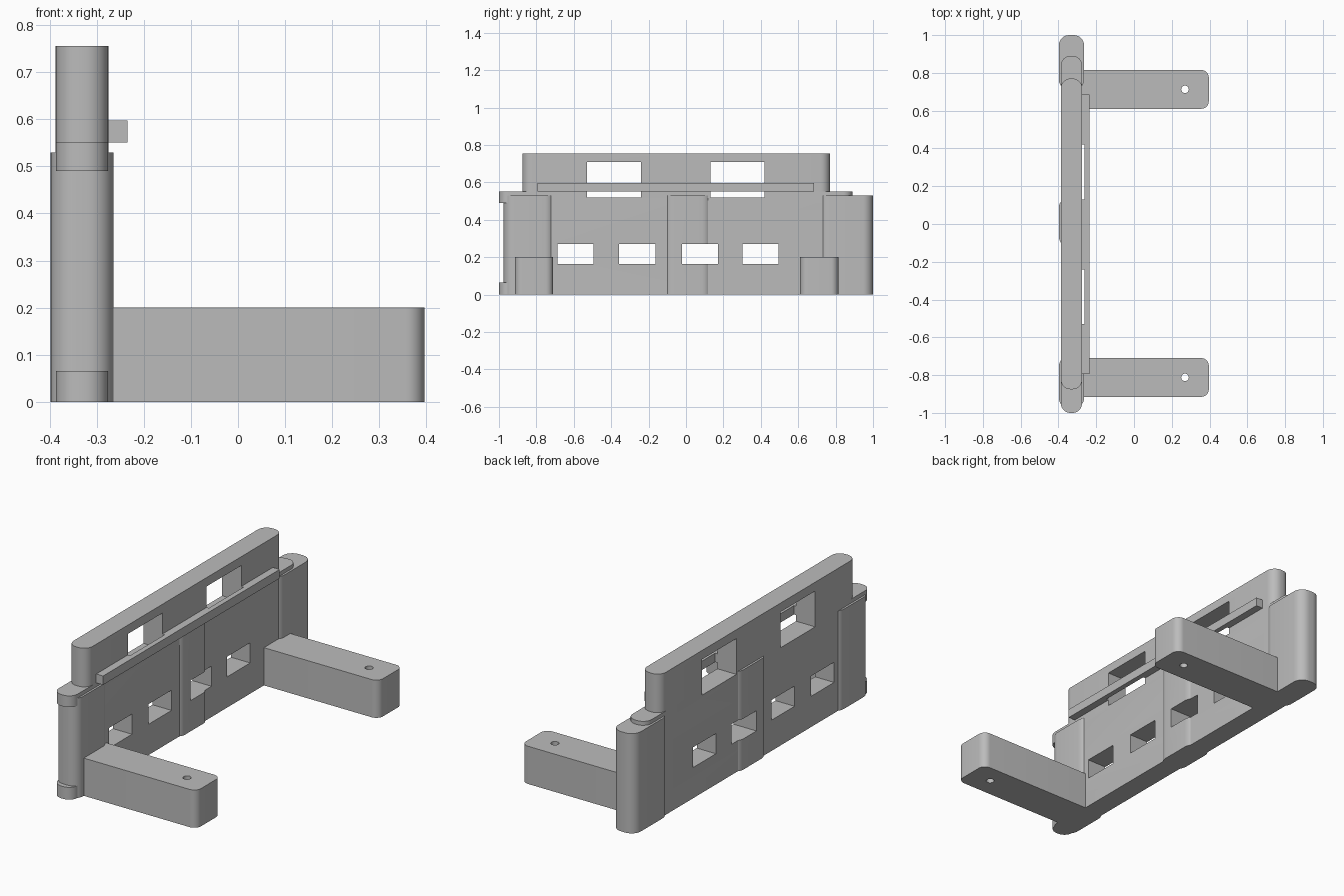
import bpy, bmesh
from math import sin, cos, pi

cube = bpy.data.objects.get("Cube")
if cube:
    bpy.data.objects.remove(cube, do_unlink=True)

grey = bpy.data.materials.new("plain grey")
grey.use_nodes = True
colour = (0.5, 0.5, 0.5, 1)
grey.diffuse_color = colour
grey.node_tree.nodes["Principled BSDF"].inputs["Base Color"].default_value = colour


def extrude_outline(bm, points, z0, z1):
    """Raise a closed outline into a prism."""
    face = bm.faces.new([bm.verts.new((x, y, z0)) for x, y in points])
    top = bmesh.ops.extrude_face_region(bm, geom=[face])["geom"]
    verts = [v for v in top if isinstance(v, bmesh.types.BMVert)]
    bmesh.ops.translate(bm, verts=verts, vec=(0, 0, z1 - z0))
    bmesh.ops.recalc_face_normals(bm, faces=bm.faces)


def outline(x0, x1, y0, y1, r=0, square_left=False, steps=8):
    """Rectangle with optionally rounded corners."""
    corners = [(x1, y1, -1, -1), (x0, y1, 1, -1), (x0, y0, 1, 1), (x1, y0, -1, 1)]
    points = []
    for i, (x, y, sx, sy) in enumerate(corners):
        if r == 0 or (square_left and sx > 0):
            points.append((x, y))
            continue
        for k in range(steps + 1):
            a = (i + k / steps) * pi / 2
            points.append((x + sx * r + r * cos(a), y + sy * r + r * sin(a)))
    return points


def make(name, prisms):
    bm = bmesh.new()
    for points, z0, z1 in prisms:
        extrude_outline(bm, points, z0, z1)
    mesh = bpy.data.meshes.new(name)
    bm.to_mesh(mesh)
    bm.free()
    obj = bpy.data.objects.new(name, mesh)
    bpy.context.collection.objects.link(obj)
    mesh.materials.append(grey)
    return obj


def finish(obj, cutters):
    """Cut the openings, then smooth the rounded corners."""
    for o in bpy.context.selected_objects:
        o.select_set(False)
    obj.select_set(True)
    bpy.context.view_layer.objects.active = obj
    for cutter in cutters:
        mod = obj.modifiers.new("opening", "BOOLEAN")
        mod.operation = "DIFFERENCE"
        mod.solver = "EXACT"
        mod.object = cutter
        bpy.ops.object.modifier_apply(modifier=mod.name)
    bpy.ops.object.shade_smooth_by_angle(angle=pi / 6)


# Cutters for the windows and the bolt holes
upper = make("upper_window_cutter",
             [(outline(-0.5, -0.262, y, y + 0.29), 0.518, 0.708) for y in (-0.53, 0.13)])
lower = make("lower_window_cutter",
             [(outline(-0.5, -0.2, y, y + 0.193), 0.163, 0.27)
              for y in (-0.688, -0.357, -0.022, 0.302)])
arm_ys = {"right_arm": (-0.915, -0.71), "left_arm": (0.61, 0.815)}
holes = make("bolt_hole_cutter",
             [(outline(0.25, 0.29, y0 + 0.083, y0 + 0.123, 0.0199), -0.1, 0.3)
              for y0, y1 in arm_ys.values()])

# Thin wall in stepped tiers: name, y range, z range
tiers = [("foot_tier", -1.0, 0.89, 0, 0.065), ("wall_tier", -0.95, 0.89, 0.065, 0.49),
         ("ledge_tier", -1.0, 0.89, 0.49, 0.55), ("top_panel", -0.875, 0.77, 0.55, 0.755)]
for name, y0, y1, z0, z1 in tiers:
    finish(make(name, [(outline(-0.387, -0.275, y0, y1, 0.05), z0, z1)]), [upper, lower])

# Thicker columns wrapped around the wall
columns = [("front_column", -0.975, -0.7), ("middle_column", -0.12, 0.14), ("back_column", 0.71, 1.0)]
for name, y0, y1 in columns:
    finish(make(name, [(outline(-0.398, -0.264, y0, y1, 0.055), 0, 0.529)]), [upper, lower])

# Long rail beside the top panel
finish(make("rail", [(outline(-0.28, -0.235, -0.795, 0.685), 0.55, 0.597)]), [upper])

# Support arms with rounded outer corners
for name, (y0, y1) in arm_ys.items():
    finish(make(name, [(outline(-0.31, 0.396, y0, y1, 0.04, True), 0, 0.2)]), [holes])

for cutter in (upper, lower, holes):
    bpy.data.objects.remove(cutter, do_unlink=True)
